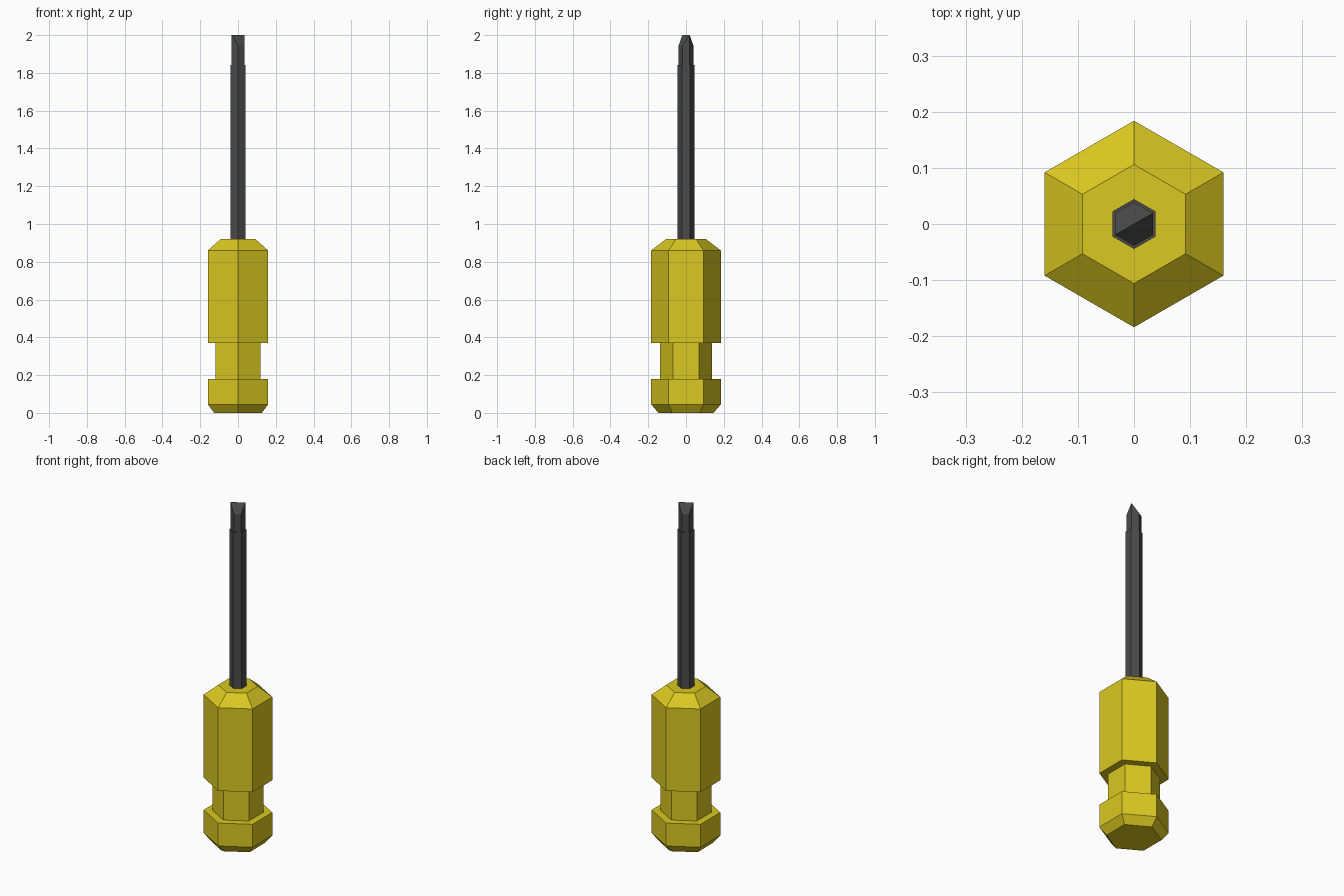
import bpy, bmesh
from math import sin, cos, pi

if "Cube" in bpy.data.objects:
    bpy.data.objects.remove(bpy.data.objects["Cube"])


def material(name, rgb):
    m = bpy.data.materials.new(name)
    m.diffuse_color = (*rgb, 1)
    m.use_nodes = True
    m.node_tree.nodes["Principled BSDF"].inputs["Base Color"].default_value = m.diffuse_color
    return m


def hex_lathe(name, profile, mat, wedge=0):
    """Stack hexagonal rings from (radius, z) pairs; wedge lifts two opposite top corners into a ridge."""
    bm = bmesh.new()
    rings = []
    for r, z in profile:
        rings.append([bm.verts.new((r * cos(pi / 6 + i * pi / 3),
                                    r * sin(pi / 6 + i * pi / 3), z)) for i in range(6)])
    for a, b in zip(rings, rings[1:]):
        for i in range(6):
            j = (i + 1) % 6
            bm.faces.new((a[i], a[j], b[j], b[i]))
    bm.faces.new(rings[0][::-1])
    top = rings[-1]
    if wedge:
        top[0].co.z += wedge
        top[3].co.z += wedge
        bm.faces.new(top[0:4])
        bm.faces.new((top[3], top[4], top[5], top[0]))
    else:
        bm.faces.new(top)
    bmesh.ops.recalc_face_normals(bm, faces=bm.faces)
    me = bpy.data.meshes.new(name)
    bm.to_mesh(me)
    bm.free()
    me.materials.append(mat)
    ob = bpy.data.objects.new(name, me)
    bpy.context.collection.objects.link(ob)
    return ob


yellow = material("yellow_plastic", (0.70, 0.58, 0.015))
steel = material("dark_steel", (0.07, 0.07, 0.07))

# Grip with chamfered ends and a recessed finger groove
hex_lathe("handle", [(0.146, 0), (0.184, 0.045), (0.184, 0.18), (0.137, 0.18),
                     (0.137, 0.37), (0.184, 0.37), (0.184, 0.86), (0.106, 0.92)], yellow)

# Shaft stepping down to a flat-blade wedge tip
hex_lathe("shaft", [(0.0445, 0.91), (0.0445, 1.842), (0.039, 1.842), (0.039, 1.945)],
          steel, wedge=0.055)
